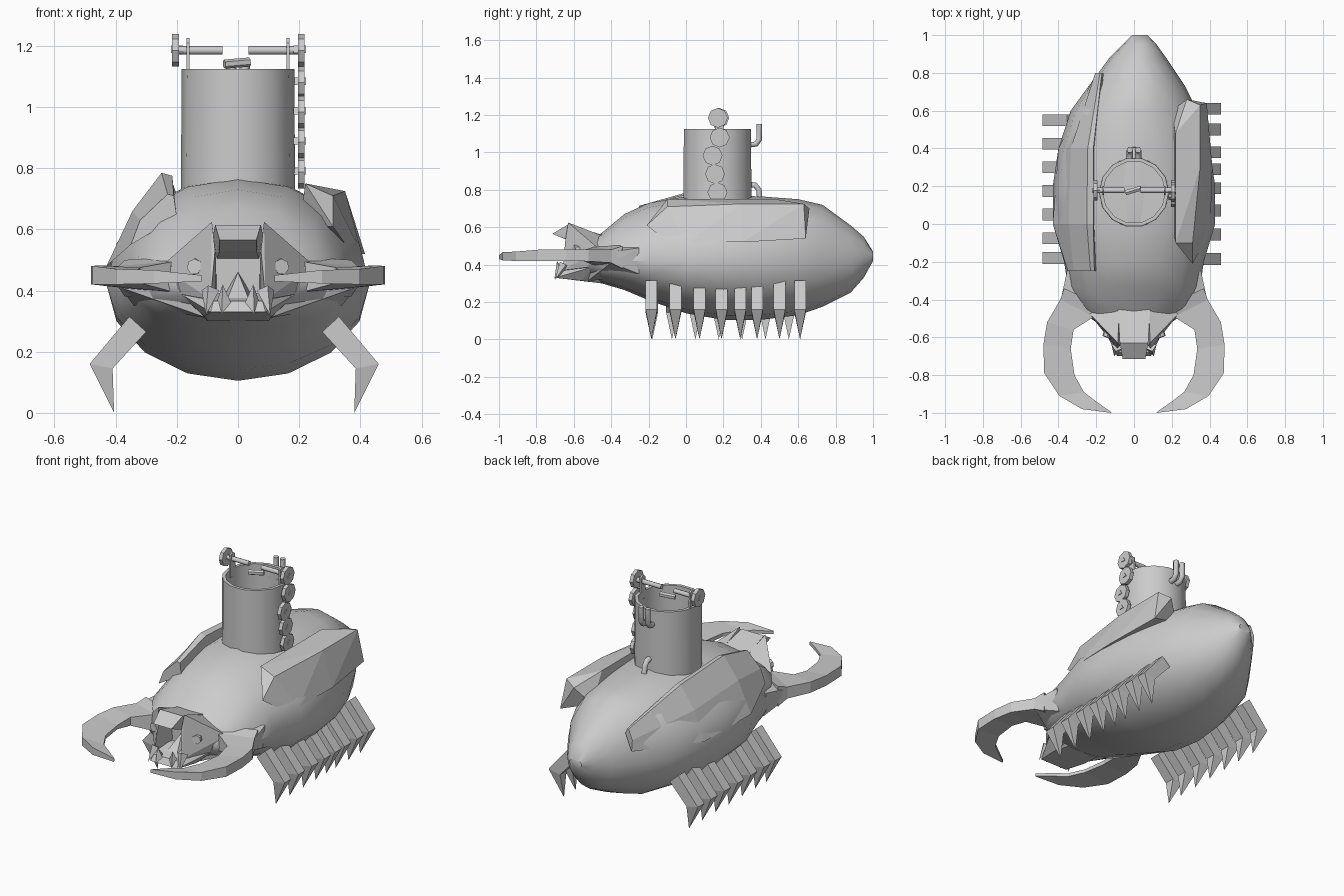
import bpy, bmesh, math
from mathutils import Vector, Matrix

cube = bpy.data.objects.get("Cube")
if cube:
    bpy.data.objects.remove(cube, do_unlink=True)

grey = bpy.data.materials.new("plain_grey")
grey.use_nodes = True
grey.diffuse_color = (0.6, 0.6, 0.6, 1)
grey.node_tree.nodes["Principled BSDF"].inputs["Base Color"].default_value = (0.6, 0.6, 0.6, 1)


def finish(name, bm, smooth=None):
    bmesh.ops.recalc_face_normals(bm, faces=bm.faces[:])
    mesh = bpy.data.meshes.new(name)
    bm.to_mesh(mesh)
    bm.free()
    mesh.materials.append(grey)
    ob = bpy.data.objects.new(name, mesh)
    bpy.context.collection.objects.link(ob)
    if smooth:
        bpy.ops.object.select_all(action='DESELECT')
        ob.select_set(True)
        bpy.context.view_layer.objects.active = ob
        bpy.ops.object.shade_smooth_by_angle(angle=math.radians(smooth))
    return ob


def loft(name, rings, smooth=None):
    """Skin a row of closed rings and cap both ends."""
    bm = bmesh.new()
    rows = [[bm.verts.new(p) for p in ring] for ring in rings]
    n = len(rows[0])
    for a, b in zip(rows, rows[1:]):
        for i in range(n):
            j = (i + 1) % n
            bm.faces.new((a[i], a[j], b[j], b[i]))
    bm.faces.new(rows[0])
    bm.faces.new(rows[-1])
    return finish(name, bm, smooth)


def solid(name, points):
    """Faceted convex block around a few corner points."""
    bm = bmesh.new()
    for p in points:
        bm.verts.new(p)
    res = bmesh.ops.convex_hull(bm, input=bm.verts[:])
    loose = [v for v in res["geom_interior"] if isinstance(v, bmesh.types.BMVert)]
    bmesh.ops.delete(bm, geom=loose, context='VERTS')
    return finish(name, bm)


def both(points):
    return [(s * x, y, z) for x, y, z in points for s in (1, -1)]


def flip(points, s):
    return [(s * x, y, z) for x, y, z in points]


def rod(name, a, b, r1, r2=None, sides=8, smooth=None):
    a, b = Vector(a), Vector(b)
    bm = bmesh.new()
    spin = (b - a).to_track_quat('Z', 'Y').to_matrix().to_4x4()
    bmesh.ops.create_cone(bm, cap_ends=True, segments=sides, radius1=r1,
                          radius2=r1 if r2 is None else r2, depth=(b - a).length,
                          matrix=Matrix.Translation((a + b) / 2) @ spin)
    return finish(name, bm, smooth)


def pipe(name, path, r):
    curve = bpy.data.curves.new(name, 'CURVE')
    curve.dimensions = '3D'
    curve.bevel_depth, curve.bevel_resolution, curve.use_fill_caps = r, 1, True
    line = curve.splines.new('POLY')
    line.points.add(len(path) - 1)
    for pt, co in zip(line.points, path):
        pt.co = (*co, 1)
    curve.materials.append(grey)
    bpy.context.collection.objects.link(bpy.data.objects.new(name, curve))


# Hull: y, centre x, half width, bottom, top
stations = [(-0.52, 0, 0.20, 0.33, 0.53), (-0.45, 0, 0.30, 0.30, 0.57),
            (-0.33, 0, 0.35, 0.265, 0.67), (-0.2, 0, 0.37, 0.21, 0.73),
            (0, 0, 0.43, 0.14, 0.765), (0.2, 0, 0.43, 0.105, 0.77),
            (0.4, 0, 0.40, 0.105, 0.765), (0.6, 0, 0.335, 0.13, 0.75),
            (0.73, 0.015, 0.255, 0.175, 0.72), (0.88, 0.02, 0.15, 0.25, 0.61),
            (0.95, 0.03, 0.09, 0.33, 0.55), (1, 0.03, 0.04, 0.42, 0.47)]
rings = []
for y, cx, w, lo, hi in stations:
    mid = 0.42 if y < 0.95 else (lo + hi) / 2
    ring = []
    for k in range(16):
        a = math.tau * k / 16
        h = (hi - mid) if math.sin(a) > 0 else (mid - lo)
        ring.append((cx + w * math.cos(a), y, mid + h * math.sin(a)))
    rings.append(ring)
loft("hull", rings, 35)

# Flat shoulders joining hull, head and pincers
solid("shoulders", both([(0.385, -0.39, 0.47), (0.385, -0.4, 0.41), (0.355, -0.25, 0.49),
                         (0.34, -0.25, 0.35), (0.1, -0.53, 0.31), (0.2, -0.51, 0.48),
                         (0.1, -0.46, 0.55)]))

# Raised armour plates on the flanks
solid("left_armour_plate", [
    (0.22, -0.1, 0.75), (0.31, -0.21, 0.61), (0.36, -0.12, 0.54), (0.31, -0.1, 0.71),
    (0.22, 0.48, 0.75), (0.28, 0.66, 0.70), (0.35, 0.63, 0.725), (0.35, 0.3, 0.725),
    (0.385, 0.64, 0.54), (0.415, 0.3, 0.52), (0.405, 0.0, 0.52), (0.2, 0.6, 0.6), (0.2, 0, 0.6)])
plate = [(-0.25, (-0.2, 0.64), (-0.21, 0.71), (-0.23, 0.715), (-0.32, 0.63), (-0.35, 0.55)),
         (0.0, (-0.21, 0.68), (-0.215, 0.775), (-0.25, 0.785), (-0.345, 0.66), (-0.43, 0.48)),
         (0.4, (-0.21, 0.68), (-0.215, 0.755), (-0.245, 0.76), (-0.335, 0.63), (-0.40, 0.46)),
         (0.8, (-0.16, 0.60), (-0.17, 0.63), (-0.18, 0.63), (-0.205, 0.57), (-0.2, 0.5))]
loft("right_armour_plate", [[(x, y, z) for x, z in pts] for y, *pts in plate])

# Head: brow, cheeks, eyes, jaw, teeth
solid("brow", both([(0.085, -0.45, 0.56), (0.075, -0.63, 0.615), (0.06, -0.715, 0.565),
                    (0.06, -0.63, 0.53), (0.07, -0.5, 0.5)]))
solid("jaw", both([(0.19, -0.49, 0.39), (0.1, -0.45, 0.30), (0.11, -0.56, 0.315),
                   (0.09, -0.70, 0.33), (0.08, -0.68, 0.365), (0.12, -0.55, 0.39)]))
solid("tongue", both([(0.05, -0.5, 0.38), (0.04, -0.64, 0.36)]) + [(0, -0.53, 0.46)])
for s, side in ((1, "left"), (-1, "right")):
    solid(side + "_cheek", flip([
        (0.25, -0.46, 0.48), (0.2, -0.5, 0.39), (0.08, -0.46, 0.56), (0.085, -0.63, 0.625),
        (0.075, -0.645, 0.53), (0.09, -0.66, 0.37), (0.07, -0.5, 0.36), (0.07, -0.47, 0.5)], s))
    rod(side + "_eye", (s * 0.125, -0.55, 0.475), (s * 0.143, -0.6, 0.478), 0.03, 0.026, 7)
    rod(side + "_lower_tooth", (s * 0.045, -0.67, 0.335), (s * 0.05, -0.69, 0.42), 0.035, 0, 4)
    rod(side + "_fang", (s * 0.09, -0.65, 0.40), (s * 0.105, -0.70, 0.32), 0.03, 0, 4)

# Pincers: outer x, y, half height, then inner x, y, half height, then z
claw = [(0.37, -0.34, 0.06, 0.2, -0.42, 0.07, 0.44), (0.39, -0.4, 0.035, 0.21, -0.49, 0.05, 0.445),
        (0.46, -0.52, 0.032, 0.32, -0.56, 0.025, 0.45), (0.48, -0.64, 0.03, 0.335, -0.66, 0.012, 0.45),
        (0.475, -0.79, 0.03, 0.315, -0.8, 0.01, 0.45), (0.395, -0.91, 0.025, 0.265, -0.89, 0.01, 0.445),
        (0.275, -0.98, 0.022, 0.2, -0.94, 0.01, 0.445), (0.12, -1.0, 0.01, 0.122, -0.995, 0.008, 0.44)]
for s, side in ((1, "left"), (-1, "right")):
    loft(side + "_pincer", [flip([(ox, oy, z - oh), (ox, oy, z + oh), (ix, iy, z + ih),
                                  (ix, iy, z - ih)], s)
                            for ox, oy, oh, ix, iy, ih, z in claw])

# Legs: slab thigh and pointed shin
rows = {"left": (1, 0, (-0.185, -0.056, 0.072, 0.19, 0.29, 0.38, 0.5, 0.61)),
        "right": (-1, 0.025, (-0.18, -0.075, 0.05, 0.175, 0.3, 0.425, 0.55))}
for side, (s, out, spots) in rows.items():
    for i, y in enumerate(spots):
        def slab(profile):
            return [(s * (x + out), y + d, z) for x, z in profile for d in (-0.031, 0.031)]
        knee = slab([(0.46, 0.16), (0.385, 0.145)])
        solid(f"{side}_thigh_{i}", slab([(0.33, 0.315), (0.275, 0.265)]) + knee)
        solid(f"{side}_shin_{i}", knee + [(s * (0.38 + out), y, 0)])

# Open tower, round outside and inside
cy = 0.168
walls = [(0.187, 0.70), (0.184, 1.125), (0.165, 1.125), (0.165, 0.76)]
loft("tower", [[(r * math.cos(math.tau * k / 14), cy + r * math.sin(math.tau * k / 14), z)
                for k in range(14)] for r, z in walls], 35)

# Periscope bar, its brackets and centre nozzle
for s, side, inner in ((1, "left", 0.035), (-1, "right", 0.05)):
    rod(side + "_bar", (s * inner, 0.178, 1.185), (s * 0.2, 0.178, 1.185), 0.014, smooth=50)
    solid(side + "_bracket", [(s * x, 0.178 + d, z) for x in (0.158, 0.168)
                              for d, z in ((-0.025, 1.08), (0.025, 1.08), (-0.02, 1.21),
                                           (0.02, 1.21), (0, 1.225))])
rod("nozzle", (-0.045, 0.165, 1.14), (0.038, 0.19, 1.147), 0.015, sides=6)


# Wheels: one on the right end, a hanging chain on the left
def wheel(name, x, y, z):
    out = math.copysign(1, x)
    rod(name, (x - 0.011, y, z), (x + 0.011, y, z), 0.053, sides=8)
    rod(name + "_hub", (x - out * 0.025, y, z), (x + out * 0.015, y, z), 0.016, sides=3)


wheel("right_wheel", -0.204, 0.178, 1.185)
for i, (y, z) in enumerate(((0.17, 1.185), (0.18, 1.08), (0.142, 0.983), (0.155, 0.885), (0.168, 0.787))):
    wheel(f"chain_wheel_{i}", 0.207, y, z)

# Bent pipes on the back of the tower
for x in (-0.022, 0.022):
    pipe("upper_pipe", [(x, 0.33, 1.04), (x, 0.375, 1.045), (x, 0.392, 1.07), (x, 0.392, 1.152)], 0.017)
pipe("lower_pipe", [(0, 0.33, 0.83), (0, 0.37, 0.825), (0, 0.39, 0.80), (0, 0.395, 0.74)], 0.017)
